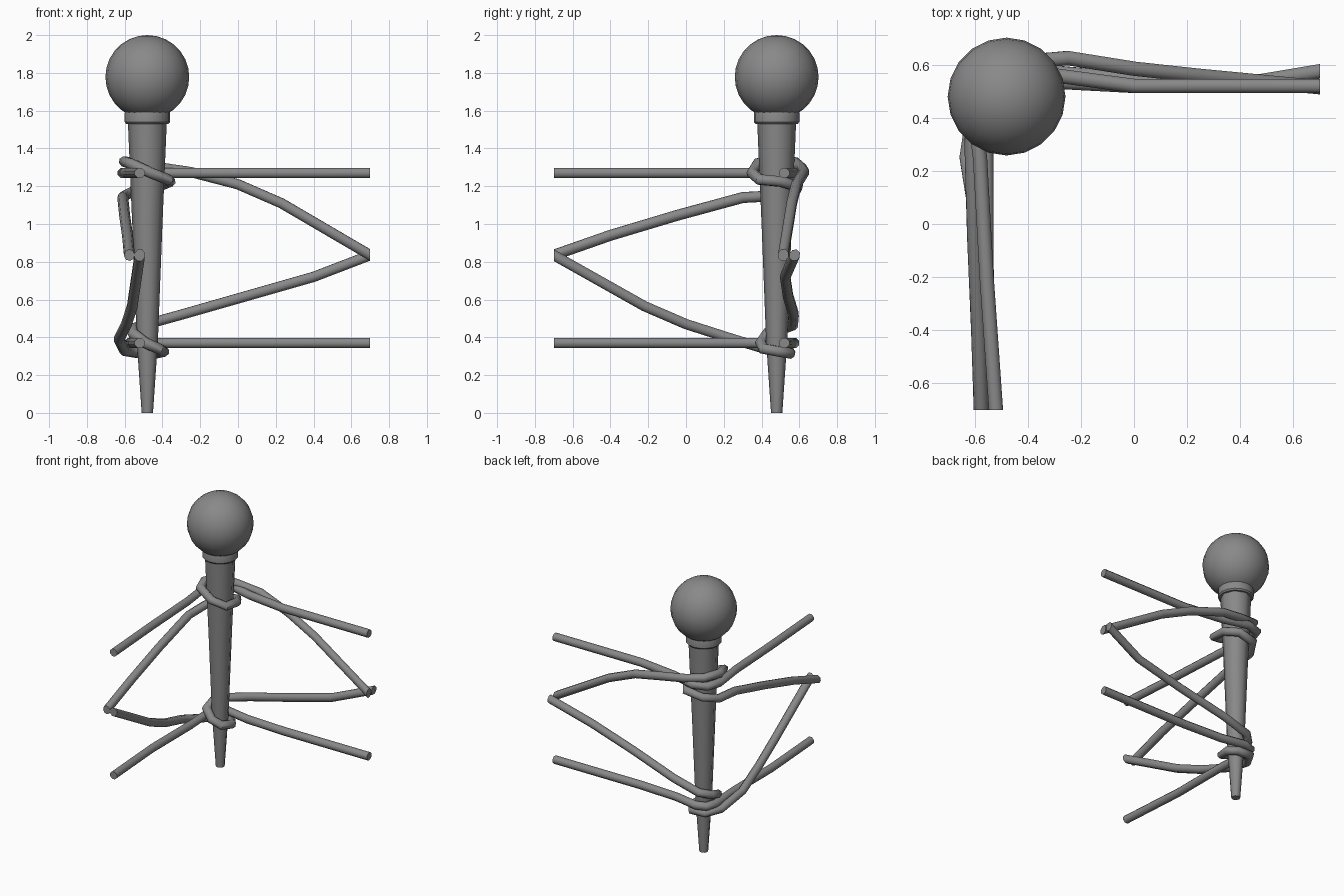
import bpy, bmesh, math
from mathutils import Vector

if "Cube" in bpy.data.objects:
    bpy.data.objects.remove(bpy.data.objects["Cube"])

PX, PY = -0.48, 0.48      # post axis
LIMIT = 0.70              # ropes are cut off flat here

grey = bpy.data.materials.new("dark_grey")
grey.diffuse_color = (0.25, 0.25, 0.25, 1)
grey.use_nodes = True
grey.node_tree.nodes["Principled BSDF"].inputs["Base Color"].default_value = grey.diffuse_color


def lathe(name, profile, sides, smooth_angle):
    """Closed solid of revolution around the post axis from (radius, z) pairs."""
    bm = bmesh.new()
    rings = [[bm.verts.new((PX + r * math.cos(2 * math.pi * i / sides),
                            PY + r * math.sin(2 * math.pi * i / sides), z))
              for i in range(sides)] for r, z in profile]
    for a, b in zip(rings, rings[1:]):
        for i in range(sides):
            j = (i + 1) % sides
            bm.faces.new((a[i], a[j], b[j], b[i]))
    bm.faces.new(rings[0][::-1])
    bm.faces.new(rings[-1])
    finish(name, bm, smooth_angle)


def finish(name, bm, smooth_angle):
    bmesh.ops.recalc_face_normals(bm, faces=bm.faces)
    me = bpy.data.meshes.new(name)
    bm.to_mesh(me)
    bm.free()
    me.materials.append(grey)
    ob = bpy.data.objects.new(name, me)
    bpy.context.collection.objects.link(ob)
    bpy.ops.object.select_all(action='DESELECT')
    ob.select_set(True)
    bpy.context.view_layer.objects.active = ob
    bpy.ops.object.shade_smooth_by_angle(angle=math.radians(smooth_angle))


def rope(name, points, radius=0.029, sides=8):
    """Mitred tube along points, both ends trimmed flat at the model limits."""
    pts = [Vector(p) for p in points]
    pts[0] += (pts[0] - pts[1]).normalized() * 0.06
    pts[-1] += (pts[-1] - pts[-2]).normalized() * 0.06
    bm = bmesh.new()
    d = (pts[1] - pts[0]).normalized()
    u = d.cross(Vector((0, 0, 1))).normalized()
    v = d.cross(u)
    ring = [bm.verts.new(pts[0] + radius * (u * math.cos(a) + v * math.sin(a)))
            for a in (2 * math.pi * (i + 0.5) / sides for i in range(sides))]
    for k in range(1, len(pts)):
        d = (pts[k] - pts[k - 1]).normalized()
        n = d if k == len(pts) - 1 else (d + (pts[k + 1] - pts[k]).normalized()).normalized()
        # slide the previous ring along the segment onto the mitre plane
        new = [bm.verts.new(w.co + d * ((pts[k] - w.co).dot(n) / d.dot(n))) for w in ring]
        for i in range(sides):
            j = (i + 1) % sides
            bm.faces.new((ring[i], ring[j], new[j], new[i]))
        ring = new
    for co, no in (((LIMIT, 0, 0), (1, 0, 0)), ((0, -LIMIT, 0), (0, -1, 0))):
        bmesh.ops.bisect_plane(bm, geom=bm.verts[:] + bm.edges[:] + bm.faces[:],
                               plane_co=co, plane_no=no, clear_outer=True)
    bmesh.ops.holes_fill(bm, edges=[e for e in bm.edges if e.is_boundary], sides=0)
    finish(name, bm, 50)


# Tapered post with pointed foot, collar and ball
lathe("post", [(0.03, 0), (0.056, 0.38), (0.08, 1.0), (0.103, 1.54)], 8, 50)
lathe("collar", [(0.112, 1.53), (0.12, 1.54), (0.12, 1.59), (0.112, 1.61)], 16, 30)

bm = bmesh.new()
bmesh.ops.create_uvsphere(bm, u_segments=20, v_segments=14, radius=0.222)
bmesh.ops.translate(bm, verts=bm.verts, vec=(PX, PY, 1.778))
finish("ball", bm, 40)

# Straight ropes bending round the outer corner of the post
for label, z, s in (("upper", 1.27, 1.0), ("lower", 0.37, 0.7)):
    o = 0.13 * s
    rope(label + "_straight_rope",
         [(0.7, 0.52, z), (0, 0.52, z), (-0.3, 0.48 + 0.08 * s, z), (PX, PY + o, z),
          (-0.48 - o * 0.75, PY + o * 0.75, z), (PX - o, PY, z),
          (-0.50 - 0.08 * s, 0.25, z), (-0.555, -0.2, z), (-0.52, -0.7, z)])

# Sagging ropes that loop once round the post
rope("upper_looped_rope",
     [(0.7, 0.515, 0.835), (0.23, 0.56, 1.11), (0, 0.585, 1.21), (-0.25, 0.625, 1.275),
      (-0.42, 0.61, 1.30), (-0.55, 0.58, 1.325), (-0.60, 0.47, 1.33),
      (-0.57, 0.38, 1.32), (-0.46, 0.35, 1.27), (-0.37, 0.39, 1.235),
      (-0.36, 0.50, 1.225), (-0.42, 0.59, 1.20), (-0.54, 0.58, 1.18),
      (-0.60, 0.48, 1.15), (-0.61, 0.30, 1.14), (-0.60, -0.05, 1.045),
      (-0.585, -0.40, 0.94), (-0.575, -0.7, 0.835)])
rope("lower_looped_rope",
     [(-0.52, -0.7, 0.835), (-0.56, -0.22, 0.565), (-0.59, 0, 0.47), (-0.63, 0.25, 0.39),
      (-0.60, 0.45, 0.33), (-0.54, 0.55, 0.32), (-0.44, 0.55, 0.315),
      (-0.395, 0.49, 0.325), (-0.42, 0.41, 0.34), (-0.49, 0.395, 0.37),
      (-0.555, 0.43, 0.42), (-0.56, 0.51, 0.445), (-0.50, 0.565, 0.465),
      (-0.30, 0.57, 0.52), (0.05, 0.54, 0.62), (0.4, 0.525, 0.72), (0.7, 0.575, 0.835)])
